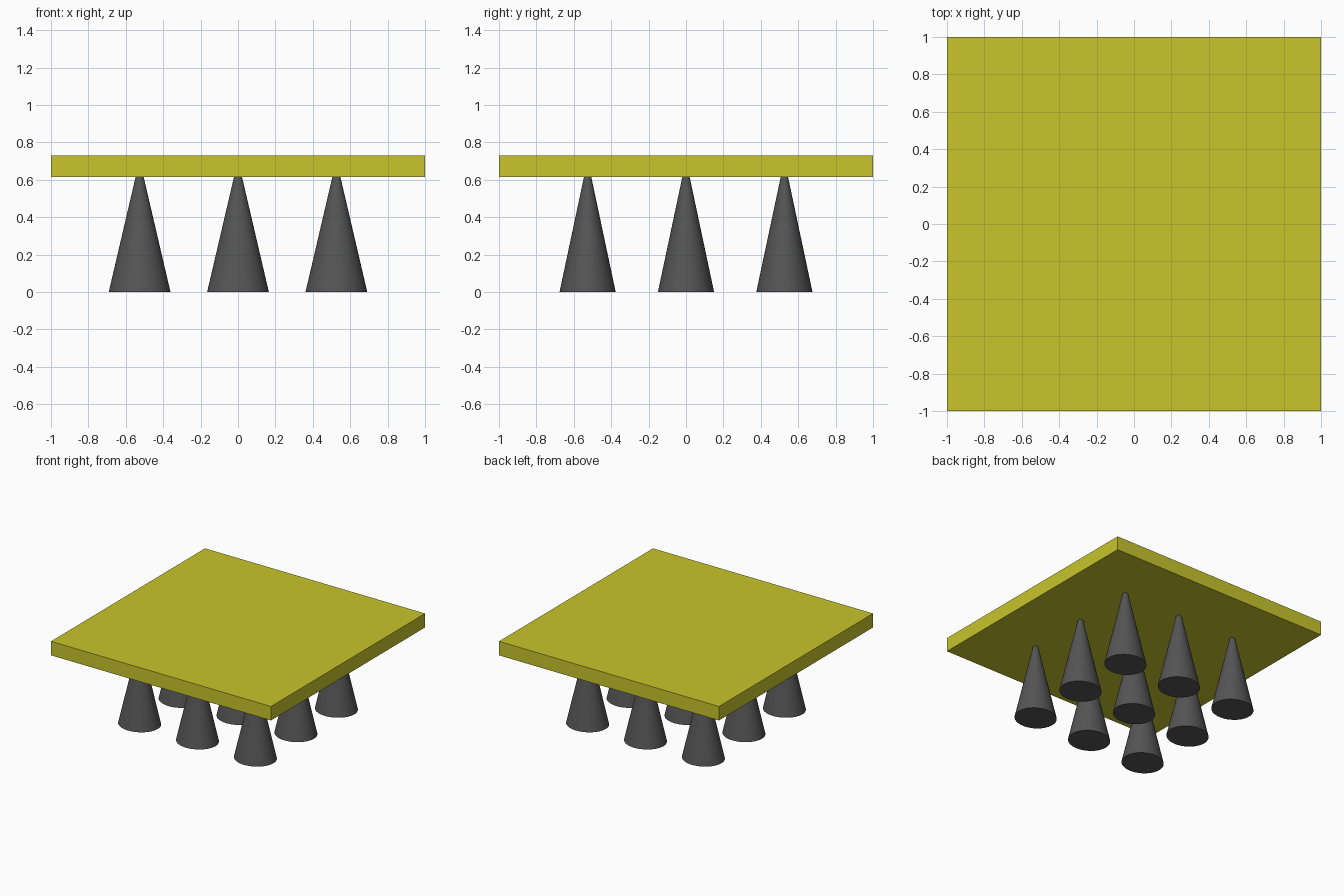
import bpy

cube = bpy.data.objects.get("Cube")
if cube:
    bpy.data.objects.remove(cube, do_unlink=True)


def make_material(name, rgb):
    mat = bpy.data.materials.new(name)
    mat.use_nodes = True
    color = (*rgb, 1.0)
    mat.diffuse_color = color
    mat.node_tree.nodes["Principled BSDF"].inputs["Base Color"].default_value = color
    return mat


yellow = make_material("mustard_yellow", (0.58, 0.56, 0.025))
grey = make_material("dark_grey", (0.09, 0.09, 0.09))

SLAB_BOTTOM, SLAB_TOP = 0.615, 0.73
SPACING = 0.526

# Square slab
thickness = SLAB_TOP - SLAB_BOTTOM
bpy.ops.mesh.primitive_cube_add(size=1, location=(0, 0, SLAB_BOTTOM + thickness / 2))
slab = bpy.context.object
slab.name = "slab"
slab.scale = (2, 2, thickness)
bpy.ops.object.transform_apply(location=False, rotation=False, scale=True)
slab.data.materials.append(yellow)

# Tapered feet in a three by three grid, slightly wider in x, tips sunk into the slab
HEIGHT = 0.66
rows = (("front", -1), ("middle", 0), ("back", 1))
columns = (("right", -1), ("centre", 0), ("left", 1))
for row, j in rows:
    for column, i in columns:
        bpy.ops.mesh.primitive_cone_add(
            vertices=48, radius1=0.165, radius2=0.011, depth=HEIGHT,
            location=(i * SPACING, j * SPACING, HEIGHT / 2))
        foot = bpy.context.object
        foot.name = f"{row}_{column}_foot"
        foot.scale.y = 0.91
        bpy.ops.object.transform_apply(location=False, rotation=False, scale=True)
        foot.data.materials.append(grey)
        bpy.ops.object.shade_smooth_by_angle()
